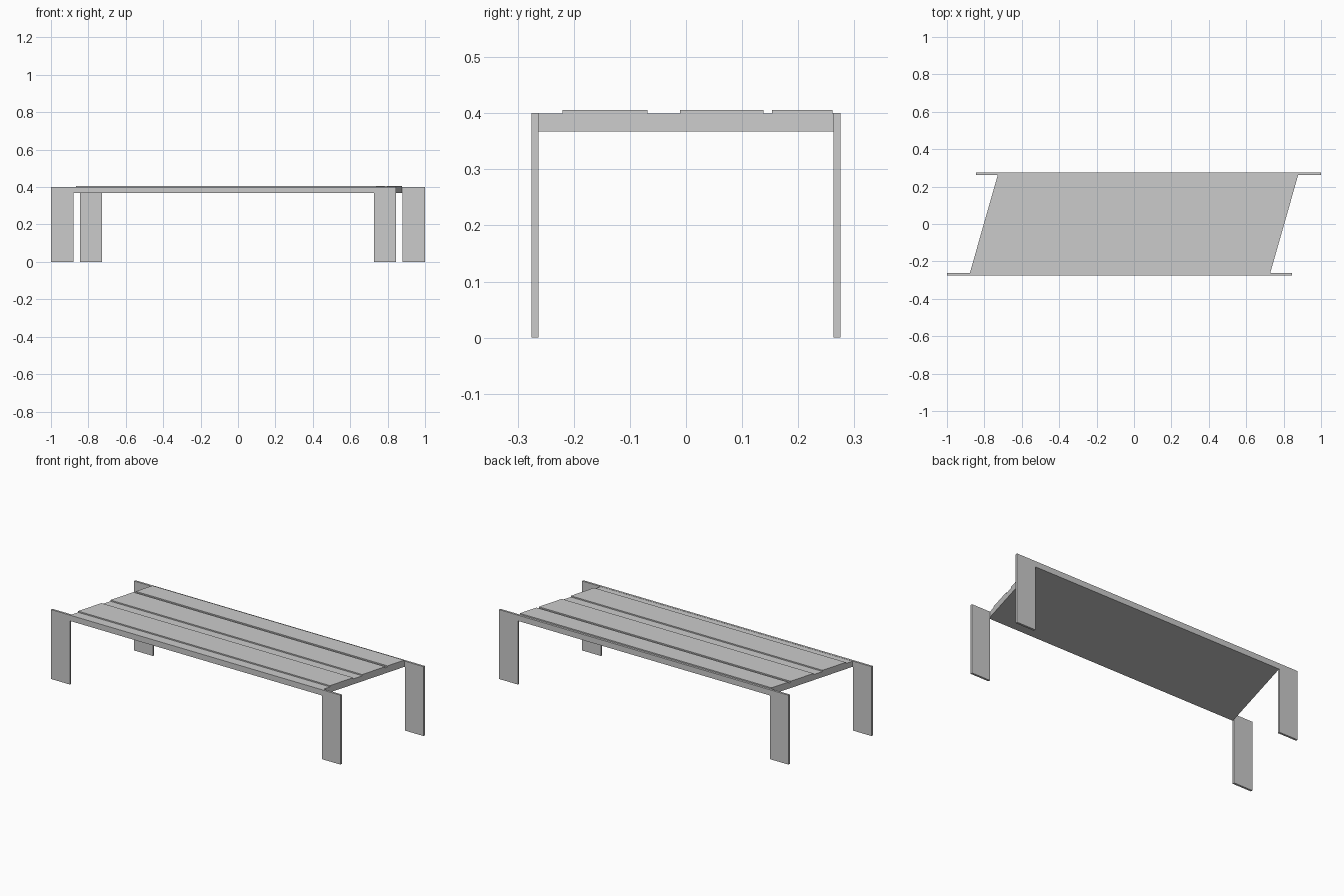
import bpy

if "Cube" in bpy.data.objects:
    bpy.data.objects.remove(bpy.data.objects["Cube"])

TOP, UNDER = 0.40, 0.367          # height of bench frame and its underside
INNER, OUTER = 0.263, 0.275       # inner and outer faces of the side frames
SKEW = 0.075 / INNER              # sideways shift of the top per unit depth
HALF = 0.803                      # half length of the top


def prism(name, base, offset):
    """Extrude a flat outline along an offset vector."""
    n = len(base)
    far = [tuple(a + b for a, b in zip(p, offset)) for p in base]
    faces = [tuple(range(n)), tuple(reversed(range(n, 2 * n)))]
    faces += [(i, i + n, (i + 1) % n + n, (i + 1) % n) for i in range(n)]
    mesh = bpy.data.meshes.new(name)
    mesh.from_pydata(base + far, [], faces)
    obj = bpy.data.objects.new(name, mesh)
    bpy.context.collection.objects.link(obj)
    bpy.context.view_layer.objects.active = obj
    obj.select_set(True)
    bpy.ops.object.mode_set(mode='EDIT')
    bpy.ops.mesh.select_all(action='SELECT')
    bpy.ops.mesh.normals_make_consistent(inside=False)
    bpy.ops.object.mode_set(mode='OBJECT')
    obj.select_set(False)
    return obj


def board(name, y0, y1, z0, z1):
    """Board whose ends follow the slanted outline of the top."""
    corners = [(-HALF, y0), (HALF, y0), (HALF, y1), (-HALF, y1)]
    return prism(name, [(x + SKEW * y, y, z0) for x, y in corners], (0, 0, z1 - z0))


# Front and back frames: two flat legs joined by a rail, in one plate
for name, side in (("front_leg_frame", -1), ("back_leg_frame", 1)):
    outline = [(-1, 0), (-0.88, 0), (-0.88, UNDER), (0.727, UNDER),
               (0.727, 0), (0.846, 0), (0.846, TOP), (-1, TOP)]
    prism(name, [(-side * x, side * INNER, z) for x, z in outline],
          (0, side * (OUTER - INNER), 0))

# Slanted seat slab
board("seat_slab", -INNER, INNER, UNDER, TOP - 0.001)

# Raised slats of differing widths
for i, (y0, y1) in enumerate([(-0.22, -0.069), (-0.011, 0.138), (0.153, 0.261)]):
    board(f"seat_slat_{i + 1}", y0, y1, TOP - 0.001, 0.406)
